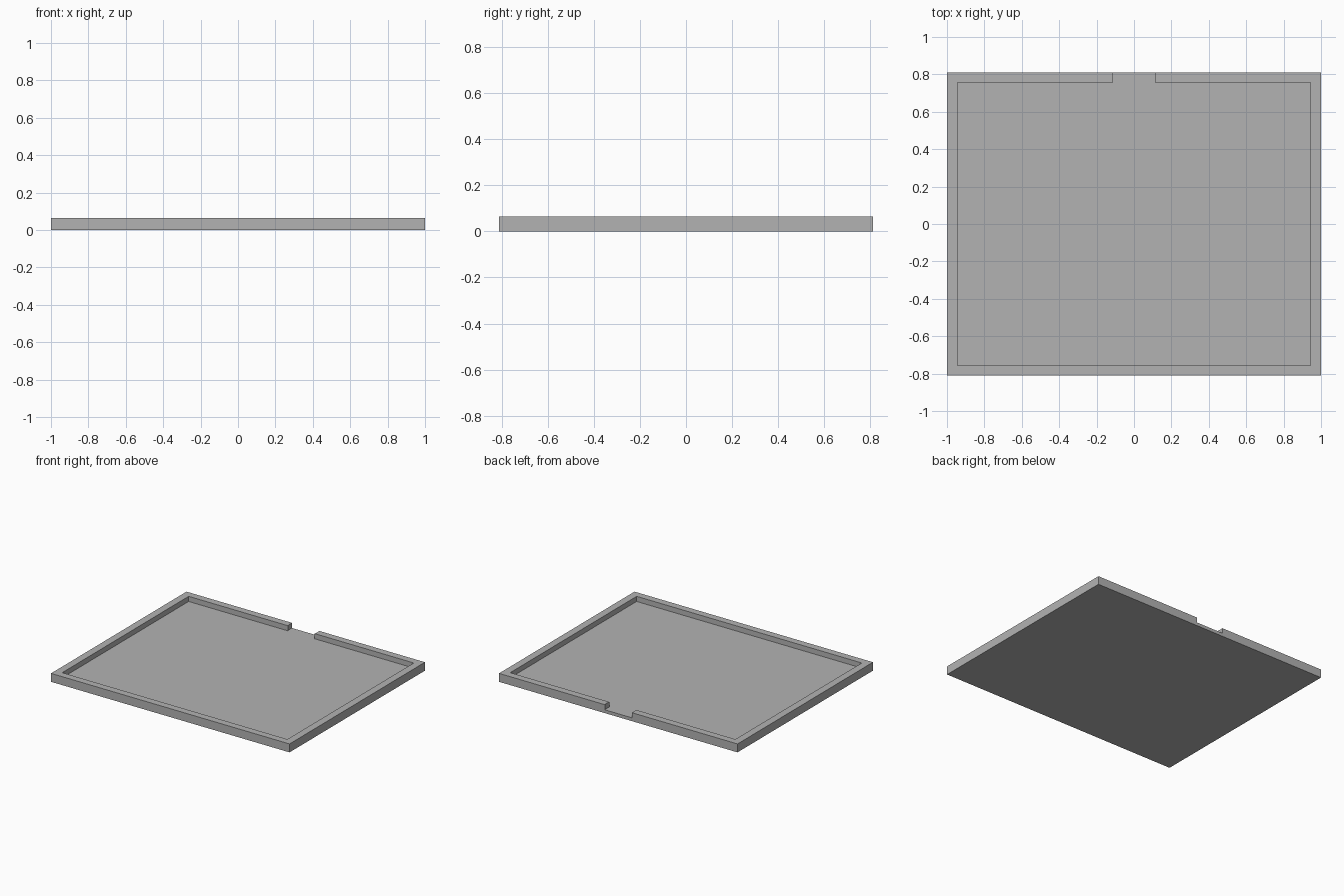
import bpy, bmesh, math

if "Cube" in bpy.data.objects:
    bpy.data.objects.remove(bpy.data.objects["Cube"], do_unlink=True)

HALF_X, HALF_Y, HEIGHT = 1.0, 0.811, 0.064
INNER_X, INNER_Y, FLOOR = 0.944, 0.757, 0.025
NOTCH_R, NOTCH_Y = 0.116, 0.787

grey = bpy.data.materials.new("plain grey")
grey.use_nodes = True
colour = (0.45, 0.45, 0.45, 1)
grey.diffuse_color = colour
grey.node_tree.nodes["Principled BSDF"].inputs["Base Color"].default_value = colour


def prism(name, outline, z0, z1):
    """Extrude a flat outline from z0 up to z1."""
    bm = bmesh.new()
    face = bm.faces.new([bm.verts.new((x, y, z0)) for x, y in outline])
    top = bmesh.ops.extrude_face_region(bm, geom=[face])["geom"]
    verts = [v for v in top if isinstance(v, bmesh.types.BMVert)]
    bmesh.ops.translate(bm, verts=verts, vec=(0, 0, z1 - z0))
    bmesh.ops.recalc_face_normals(bm, faces=bm.faces)
    mesh = bpy.data.meshes.new(name)
    bm.to_mesh(mesh)
    bm.free()
    mesh.materials.append(grey)
    obj = bpy.data.objects.new(name, mesh)
    bpy.context.collection.objects.link(obj)
    return obj


# Solid slab
corners = [(-1, -1), (1, -1), (1, 1), (-1, 1)]
tray = prism("tray", [(sx * HALF_X, sy * HALF_Y) for sx, sy in corners], 0, HEIGHT)

# Pocket outline with a round finger notch through the back wall
start = math.asin((INNER_Y - NOTCH_Y) / NOTCH_R)
end = math.asin((HALF_Y + 0.02 - NOTCH_Y) / NOTCH_R)
steps = 8
arc = []
for i in range(steps + 1):
    a = start + (end - start) * i / steps
    arc.append((NOTCH_R * math.cos(a), NOTCH_Y + NOTCH_R * math.sin(a)))
right_side = [(INNER_X, -INNER_Y), (INNER_X, INNER_Y)] + arc
outline = right_side + [(-x, y) for x, y in reversed(right_side)]
cutter = prism("pocket_cutter", outline, FLOOR, HEIGHT + 0.1)
cutter.hide_render = True

# Cut the pocket and keep the result as plain mesh
cut = tray.modifiers.new("pocket", "BOOLEAN")
cut.operation = "DIFFERENCE"
cut.solver = "EXACT"
cut.object = cutter
bpy.context.view_layer.update()
result = bpy.data.meshes.new_from_object(
    tray.evaluated_get(bpy.context.evaluated_depsgraph_get()))
tray.modifiers.clear()
tray.data = result
bpy.data.objects.remove(cutter, do_unlink=True)
